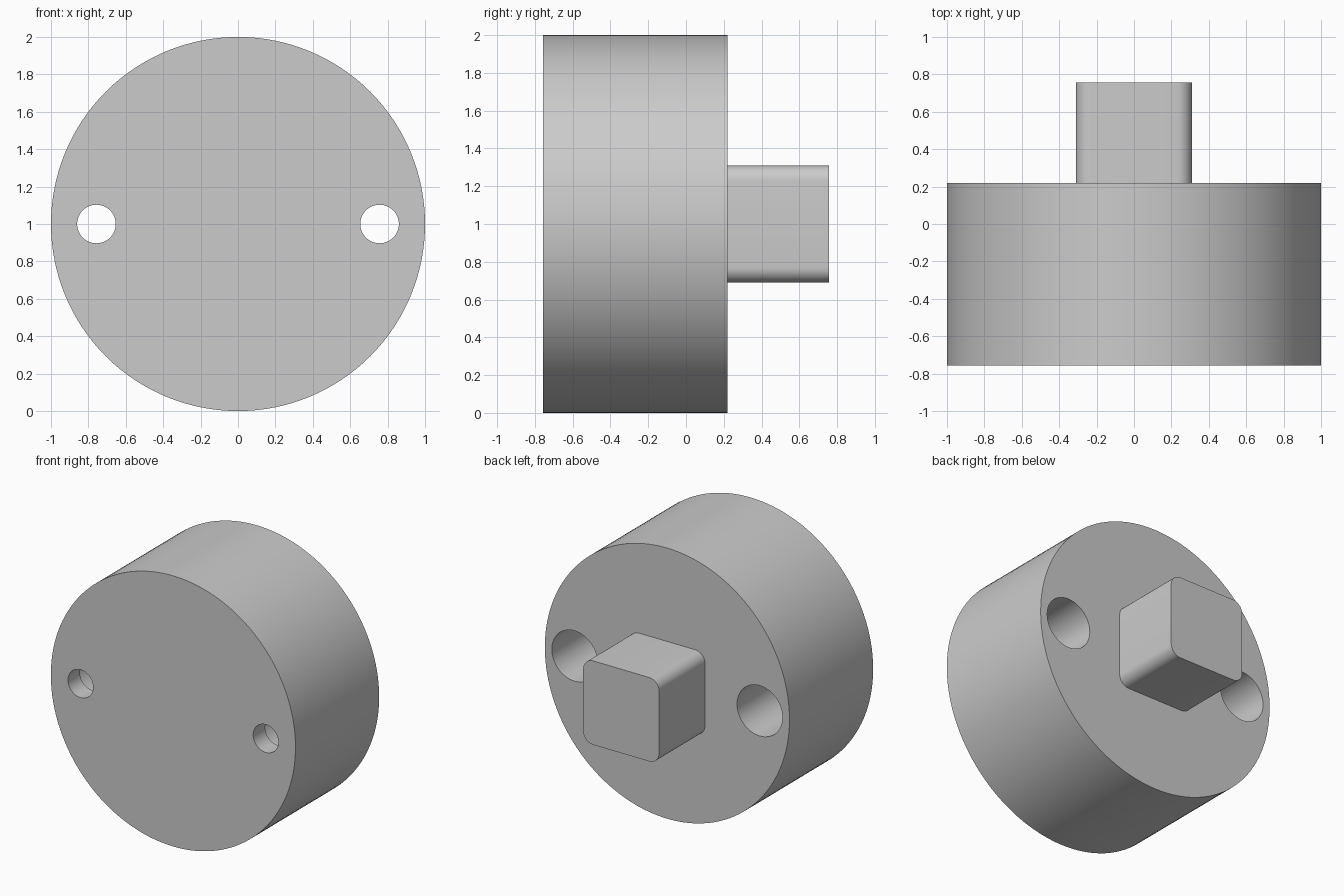
import bpy
import math
from mathutils import Vector

if "Cube" in bpy.data.objects:
    bpy.data.objects.remove(bpy.data.objects["Cube"], do_unlink=True)

FRONT, FACE, BACK = -0.757, 0.22, 0.757   # depth positions along y
STEP = FRONT + 0.14                       # floor of the wide bores
HOLE_X = 0.757

grey = bpy.data.materials.new("plain grey")
grey.use_nodes = True
grey.diffuse_color = (0.6, 0.6, 0.6, 1)
grey.node_tree.nodes["Principled BSDF"].inputs["Base Color"].default_value = (0.6, 0.6, 0.6, 1)


def cylinder_y(name, radius, y0, y1, x=0, sides=64):
    """Cylinder lying along y, centred at height 1."""
    bpy.ops.mesh.primitive_cylinder_add(
        vertices=sides, radius=radius, depth=y1 - y0,
        location=(x, (y0 + y1) / 2, 1), rotation=(math.pi / 2, 0, 0))
    obj = bpy.context.object
    obj.name = name
    obj.data.materials.append(grey)
    return obj


def apply_modifier(obj, mod):
    bpy.ops.object.select_all(action="DESELECT")
    obj.select_set(True)
    bpy.context.view_layer.objects.active = obj
    bpy.ops.object.modifier_apply(modifier=mod.name)


def cut(target, cutter):
    mod = target.modifiers.new("cut", "BOOLEAN")
    mod.operation = "DIFFERENCE"
    mod.solver = "EXACT"
    mod.object = cutter
    apply_modifier(target, mod)
    bpy.data.objects.remove(cutter, do_unlink=True)


# Round body with two stepped screw holes, wide at the back
body = cylinder_y("round_body", 1, FRONT, FACE, sides=128)
for side in (-1, 1):
    cut(body, cylinder_y("bore_cutter", 0.186, STEP, FACE + 0.1, side * HOLE_X))
    cut(body, cylinder_y("hole_cutter", 0.103, FRONT - 0.1, STEP + 0.1, side * HOLE_X))

# Square post with rounded long edges
bpy.ops.mesh.primitive_cube_add(size=1, location=(0, (FACE + BACK) / 2, 1))
post = bpy.context.object
post.name = "square_post"
post.data.materials.append(grey)
post.scale = (0.62, BACK - FACE, 0.62)
bpy.ops.object.transform_apply(location=False, rotation=False, scale=True)
weights = post.data.attributes.new("bevel_weight_edge", "FLOAT", "EDGE")
for edge in post.data.edges:
    a, b = (post.data.vertices[i].co for i in edge.vertices)
    weights.data[edge.index].value = float(abs((Vector(a) - Vector(b)).y) > 0.1)
bevel = post.modifiers.new("rounded edges", "BEVEL")
bevel.limit_method = "WEIGHT"
bevel.width = 0.08
bevel.segments = 8
apply_modifier(post, bevel)

# Smooth curved walls, crisp rims
for obj in (body, post):
    bpy.ops.object.select_all(action="DESELECT")
    obj.select_set(True)
    bpy.context.view_layer.objects.active = obj
    bpy.ops.object.shade_smooth_by_angle(angle=math.radians(30))
